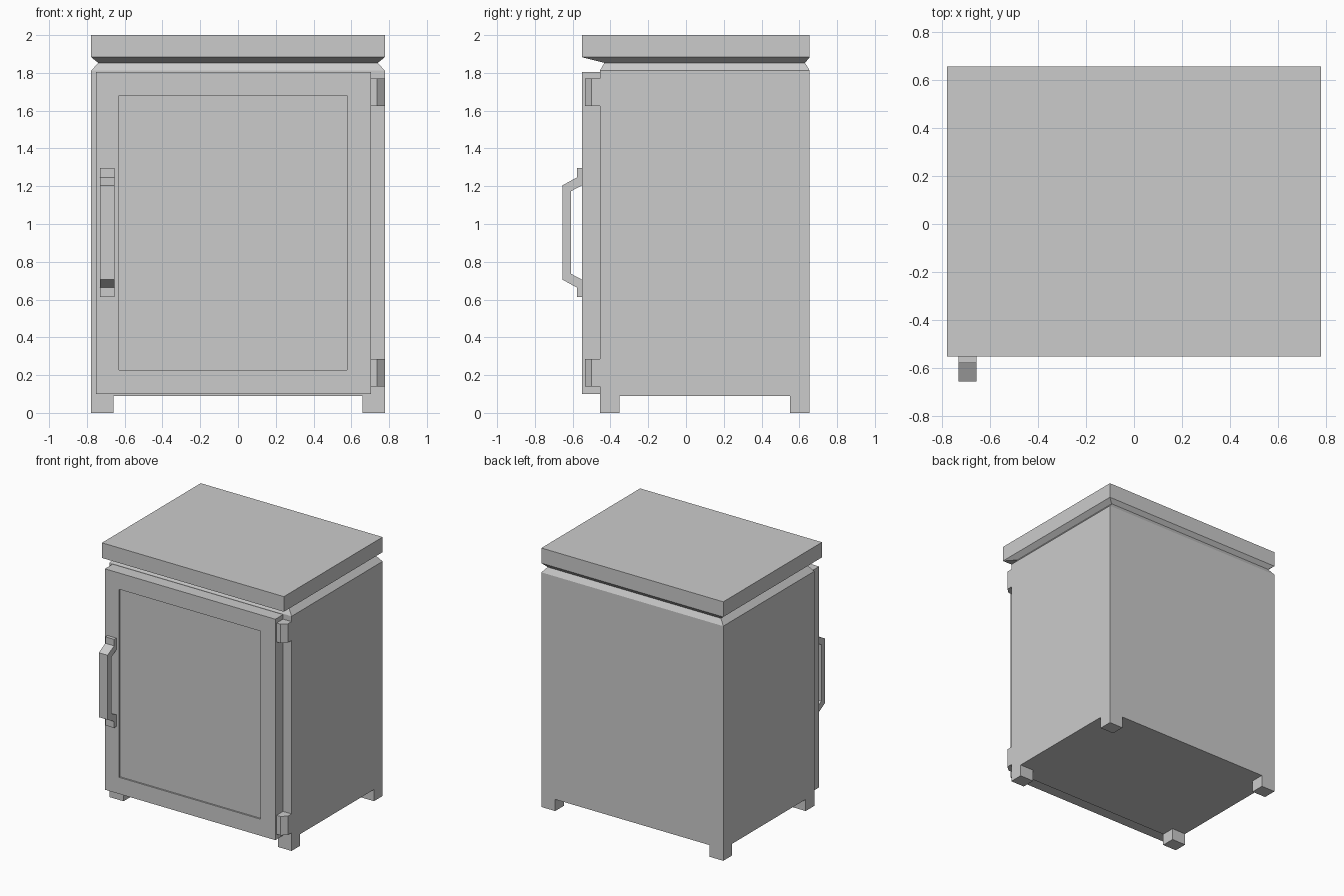
import bpy, bmesh

if "Cube" in bpy.data.objects:
    bpy.data.objects.remove(bpy.data.objects["Cube"], do_unlink=True)

grey = bpy.data.materials.new("light grey")
grey.use_nodes = True
colour = (0.6, 0.6, 0.6, 1)
grey.diffuse_color = colour
grey.node_tree.nodes["Principled BSDF"].inputs["Base Color"].default_value = colour


def finish(name, bm):
    bmesh.ops.recalc_face_normals(bm, faces=bm.faces)
    mesh = bpy.data.meshes.new(name)
    bm.to_mesh(mesh)
    bm.free()
    mesh.materials.append(grey)
    obj = bpy.data.objects.new(name, mesh)
    bpy.context.collection.objects.link(obj)
    return obj


def loft(name, rings):
    """Join closed rings of points with sides and cap both ends."""
    bm = bmesh.new()
    loops = [[bm.verts.new(p) for p in ring] for ring in rings]
    count = len(loops[0])
    for low, high in zip(loops, loops[1:]):
        for i in range(count):
            j = (i + 1) % count
            bm.faces.new((low[i], low[j], high[j], high[i]))
    bm.faces.new(loops[0])
    bm.faces.new(loops[-1])
    return finish(name, bm)


def rect(x0, x1, y0, y1, z):
    return [(x0, y0, z), (x1, y0, z), (x1, y1, z), (x0, y1, z)]


def box(name, x0, x1, y0, y1, z0, z1):
    return loft(name, [rect(x0, x1, y0, y1, z) for z in (z0, z1)])


WIDE, BACK = 0.777, 0.655      # half width and back plane
BODY_Y, DOOR_Y = -0.456, -0.55  # front planes of body and door
neck = rect(-0.74, 0.74, -0.432, 0.63, 1.853)

# Cabinet with sloped shoulder, and overhanging lid with sloped underside
loft("cabinet_body", [rect(-WIDE, WIDE, BODY_Y, BACK, 0.09),
                      rect(-WIDE, WIDE, BODY_Y, BACK, 1.812), neck])
loft("lid", [neck, rect(-WIDE, WIDE, DOOR_Y, BACK, 1.883),
             rect(-WIDE, WIDE, DOOR_Y, BACK, 2.0)])

# Corner feet
for side, x0 in (("right", -WIDE), ("left", WIDE - 0.118)):
    for end, y0 in (("front", BODY_Y), ("back", BACK - 0.105)):
        box(f"{end}_{side}_foot", x0, x0 + 0.118, y0, y0 + 0.105, 0, 0.09)


# Door with a shallow recessed panel
def upright(x0, x1, z0, z1, y):
    return [(x0, y, z0), (x1, y, z0), (x1, y, z1), (x0, y, z1)]


door = (-0.752, 0.704, 0.1, 1.806)
panel = (-0.63, 0.578, 0.228, 1.68)
loft("door", [upright(*door, BODY_Y), upright(*door, DOOR_Y),
              upright(*panel, DOOR_Y), upright(*panel, DOOR_Y + 0.012)])

# Chamfered hinges
hinge = [(0.704, BODY_Y), (0.704, -0.535), (0.737, -0.535),
         (WIDE, -0.499), (WIDE, BODY_Y)]
for name, z0 in (("lower_hinge", 0.14), ("upper_hinge", 1.625)):
    loft(name, [[(x, y, z) for x, y in hinge] for z in (z0, z0 + 0.146)])

# Handle: half profile as (y, height from centre), mirrored vertically
MID = 0.955
outer = [(DOOR_Y, 0.342), (-0.577, 0.342), (-0.577, 0.292), (-0.655, 0.249)]
inner = [(DOOR_Y, 0.25), (-0.61, 0.218)]
half_path = outer + [(y, -h) for y, h in reversed(outer)]
profile = half_path + [(y, -h) for y, h in inner] + inner[::-1]
loft("handle", [[(x, y, MID + h) for y, h in profile] for x in (-0.73, -0.655)])
